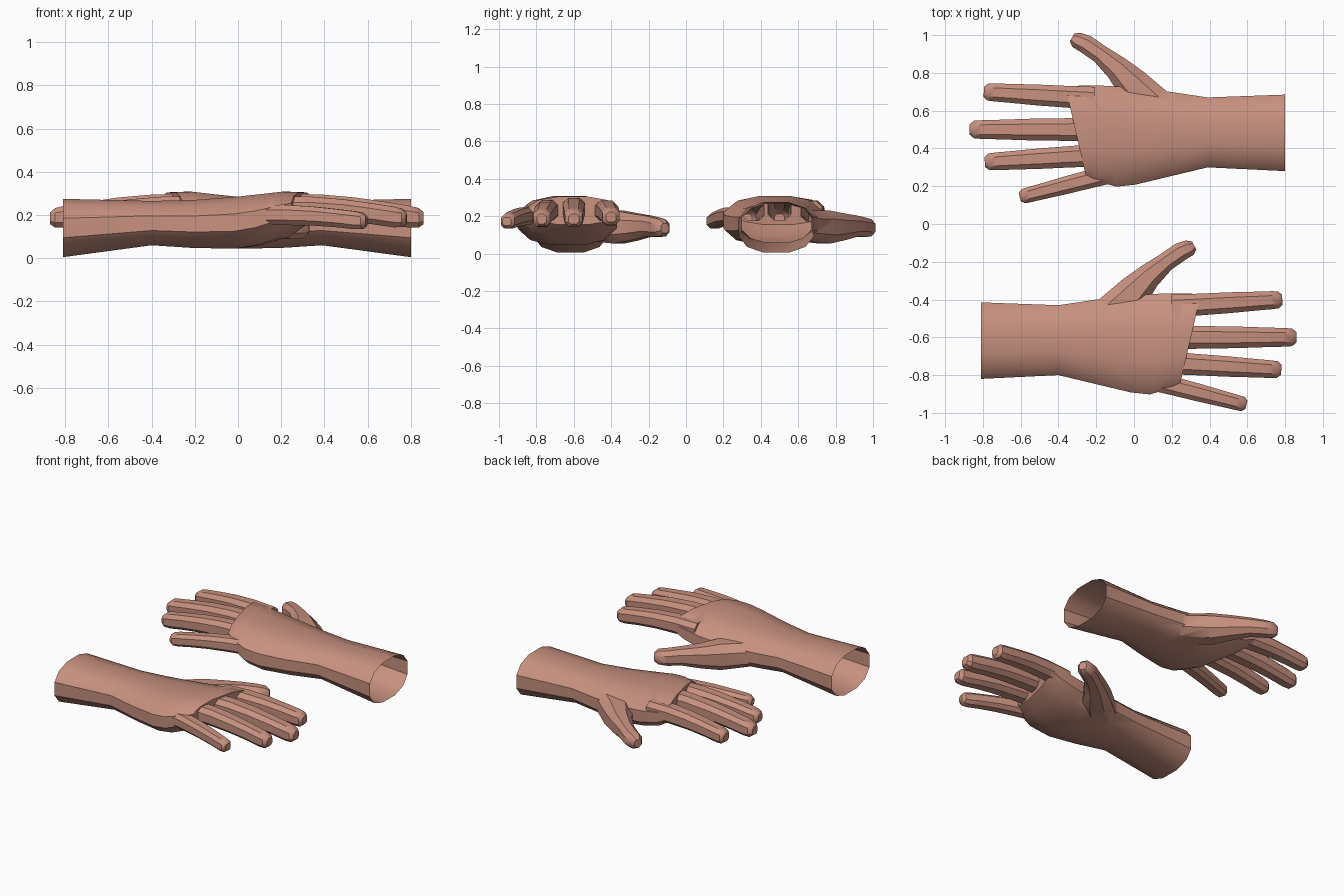
import bpy, bmesh, math
from mathutils import Matrix

if "Cube" in bpy.data.objects:
    bpy.data.objects.remove(bpy.data.objects["Cube"])

skin = bpy.data.materials.new("skin")
skin.diffuse_color = (0.57, 0.28, 0.21, 1)
skin.use_nodes = True
skin.node_tree.nodes["Principled BSDF"].inputs["Base Color"].default_value = skin.diffuse_color


def loft(name, sections, sides, power=2.4):
    """Closed tube through sections (x, y, z, heading in degrees, half width, half height)."""
    bm = bmesh.new()
    ring = []
    for i in range(sides):
        a = 2 * math.pi * (i + 0.5) / sides
        c, s = math.cos(a), math.sin(a)
        ring.append((math.copysign(abs(c) ** (2 / power), c),
                     math.copysign(abs(s) ** (2 / power), s)))
    mc = max(c for c, s in ring)
    ms = max(s for c, s in ring)
    rings = []
    for x, y, z, heading, w, h in sections:
        a = math.radians(heading)
        rings.append([bm.verts.new((x - math.sin(a) * c / mc * w,
                                    y + math.cos(a) * c / mc * w,
                                    z + s / ms * h)) for c, s in ring])
    for r, q in zip(rings, rings[1:]):
        for i in range(sides):
            j = (i + 1) % sides
            bm.faces.new((r[i], r[j], q[j], q[i]))
    bm.faces.new(rings[0])
    bm.faces.new(rings[-1])
    bmesh.ops.recalc_face_normals(bm, faces=bm.faces)
    me = bpy.data.meshes.new(name)
    bm.to_mesh(me)
    bm.free()
    me.materials.append(skin)
    ob = bpy.data.objects.new(name, me)
    bpy.context.collection.objects.link(ob)
    return ob


def finger(name, base, tip, w, lift):
    """Slightly arched finger with a blunt, chamfered end."""
    heading = math.degrees(math.atan2(tip[1] - base[1], tip[0] - base[0]))
    rows = [(0, 1.15, 1.05, 0), (0.27, 1.08, 1.05, 0.8), (0.52, 1.04, 0.98, 1),
            (0.74, 0.95, 0.93, 0.6), (0.90, 0.90, 0.92, 0.1),
            (0.965, 0.85, 0.82, 0), (1, 0.5, 0.5, 0)]
    sections = []
    for t, kw, kh, arch in rows:
        x, y, z = (b + (e - b) * t for b, e in zip(base, tip))
        sections.append((x, y, z + lift * arch, heading, w * kw, w * kh))
    return loft(name, sections, 8, 2.6)


# forearm and palm: x, y min, y max, z min, z max, slant of the section
body = []
for x, y0, y1, z0, z1, slant in [
        (-0.81, -0.82, -0.415, 0.005, 0.275, 0),
        (-0.40, -0.80, -0.43, 0.06, 0.265, 0),
        (-0.20, -0.848, -0.40, 0.047, 0.270, 0),
        (0.00, -0.892, -0.375, 0.045, 0.285, -4),
        (0.12, -0.905, -0.365, 0.065, 0.297, -8),
        (0.22, -0.885, -0.362, 0.10, 0.308, -12),
        (0.30, -0.845, -0.365, 0.155, 0.305, -13)]:
    body.append((x, (y0 + y1) / 2, (z0 + z1) / 2, slant, (y1 - y0) / 2, (z1 - z0) / 2))
hand = loft("right_hand", body, 12)

# fingers and thumb
parts = [
    finger("index_finger", (0.20, -0.435, 0.225), (0.785, -0.40, 0.195), 0.053, 0.016),
    finger("middle_finger", (0.20, -0.600, 0.240), (0.86, -0.60, 0.185), 0.055, 0.016),
    finger("ring_finger", (0.18, -0.735, 0.232), (0.78, -0.772, 0.185), 0.052, 0.014),
    finger("little_finger", (0.08, -0.825, 0.200), (0.595, -0.958, 0.172), 0.045, 0.010),
    loft("thumb", [(-0.15, -0.50, 0.150, 45, 0.100, 0.080),
                   (0.00, -0.36, 0.142, 45, 0.090, 0.088),
                   (0.08, -0.275, 0.143, 42, 0.067, 0.072),
                   (0.17, -0.20, 0.147, 38, 0.050, 0.056),
                   (0.245, -0.148, 0.140, 32, 0.050, 0.050),
                   (0.295, -0.125, 0.138, 30, 0.043, 0.045),
                   (0.318, -0.113, 0.136, 30, 0.024, 0.026)], 8, 2.4),
]

# weld the parts into one skin
for p in parts:
    m = hand.modifiers.new(p.name, 'BOOLEAN')
    m.operation = 'UNION'
    m.solver = 'EXACT'
    m.object = p
deps = bpy.context.evaluated_depsgraph_get()
deps.update()
merged = bpy.data.meshes.new_from_object(hand.evaluated_get(deps))
hand.modifiers.clear()
hand.data = merged
for p in parts:
    bpy.data.objects.remove(p)

# open the cut end of the forearm
bm = bmesh.new()
bm.from_mesh(merged)
ends = [f for f in bm.faces if f.calc_center_median().x < -0.8]
bmesh.ops.delete(bm, geom=ends, context='FACES_ONLY')
bm.to_mesh(merged)
bm.free()
merged.materials.clear()
merged.materials.append(skin)

# mirrored hand
other = bpy.data.objects.new("left_hand", merged.copy())
other.data.transform(Matrix.Translation((-0.01, 1.1, 0)) @ Matrix.Diagonal((-1, 1, 1, 1)))
other.data.flip_normals()
bpy.context.collection.objects.link(other)

for ob in (hand, other):
    bpy.ops.object.select_all(action='DESELECT')
    ob.select_set(True)
    bpy.context.view_layer.objects.active = ob
    bpy.ops.object.shade_smooth_by_angle(angle=math.radians(35))
